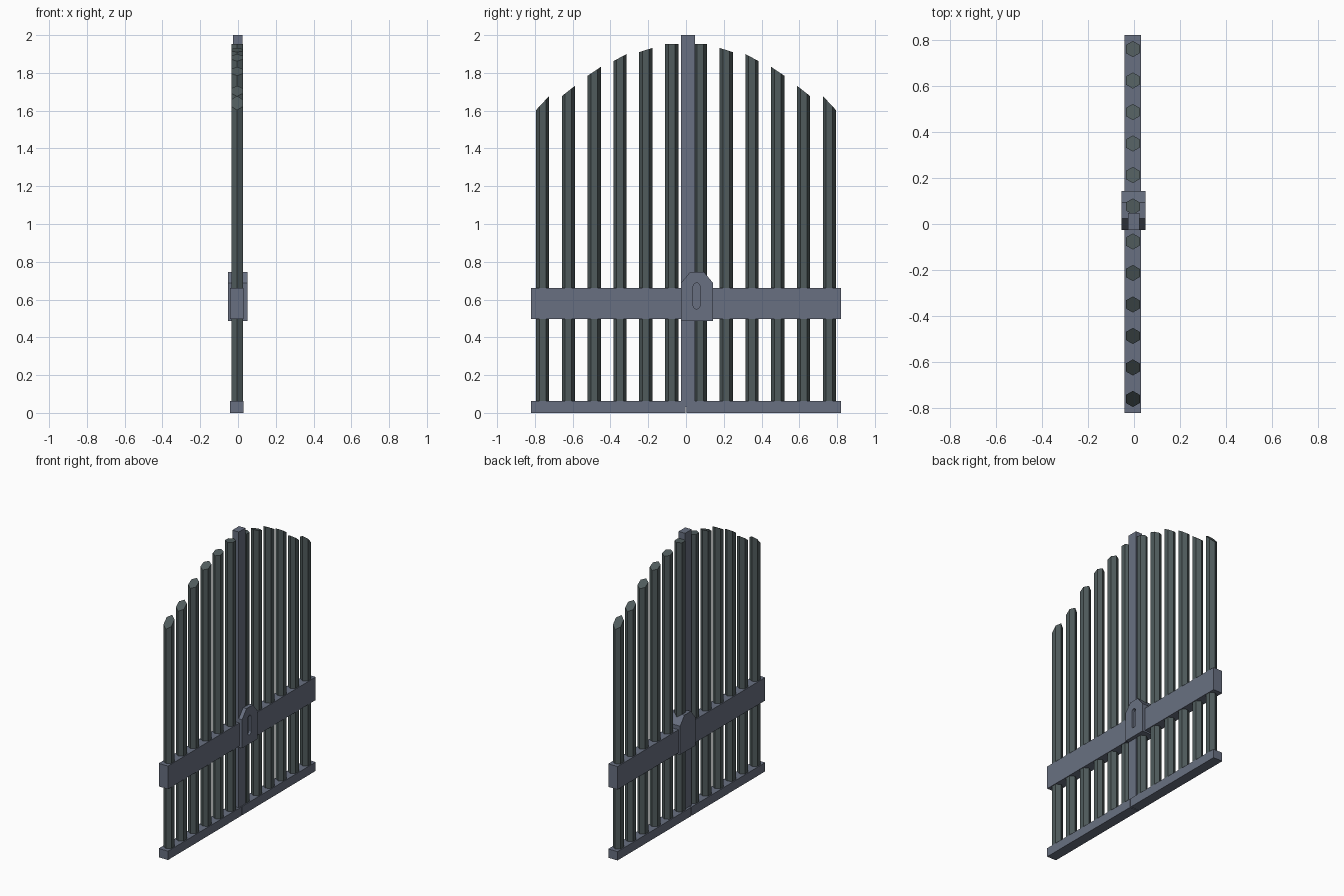
import bpy, bmesh, math

if "Cube" in bpy.data.objects:
    bpy.data.objects.remove(bpy.data.objects["Cube"])


def material(name, rgb):
    m = bpy.data.materials.new(name)
    m.diffuse_color = (*rgb, 1)
    m.use_nodes = True
    m.node_tree.nodes["Principled BSDF"].inputs["Base Color"].default_value = m.diffuse_color
    return m


STEEL = material("blue_grey_steel", (0.140, 0.163, 0.220))
IRON = material("dark_green_iron", (0.080, 0.105, 0.108))


def finish(bm, name, mat):
    bmesh.ops.recalc_face_normals(bm, faces=bm.faces)
    me = bpy.data.meshes.new(name)
    bm.to_mesh(me)
    bm.free()
    me.materials.append(mat)
    ob = bpy.data.objects.new(name, me)
    bpy.context.collection.objects.link(ob)
    return ob


def extrude_x(name, outline, x0, x1, mat):
    """Solid from a (y, z) outline between two x positions."""
    bm = bmesh.new()
    a = [bm.verts.new((x0, y, z)) for y, z in outline]
    b = [bm.verts.new((x1, y, z)) for y, z in outline]
    bm.faces.new(a)
    bm.faces.new(b)
    n = len(a)
    for i in range(n):
        bm.faces.new((a[i], a[(i + 1) % n], b[(i + 1) % n], b[i]))
    return finish(bm, name, mat)


def box(name, x0, x1, y0, y1, z0, z1, mat):
    return extrude_x(name, [(y0, z0), (y1, z0), (y1, z1), (y0, z1)], x0, x1, mat)


def bar(name, y, z_in, z_out, mat):
    """Hexagonal bar whose top is cut on a slant, lower on the outer side."""
    bm = bmesh.new()
    r, s = 0.035, math.copysign(1, y)
    low, top = [], []
    for i in range(6):
        a = math.pi / 2 + i * math.pi / 3
        px, dy = -0.005 + r * math.cos(a), r * math.sin(a)
        t = (s * dy + r) / (2 * r)
        low.append(bm.verts.new((px, y + dy, 0.05)))
        top.append(bm.verts.new((px, y + dy, z_in + (z_out - z_in) * t)))
    bm.faces.new(low)
    bm.faces.new(top)
    for i in range(6):
        j = (i + 1) % 6
        bm.faces.new((low[i], low[j], top[j], top[i]))
    return finish(bm, name, mat)


# upright bars of both leaves, following the arch
TOPS = [(1.953, 1.953), (1.932, 1.91), (1.90, 1.862),
        (1.832, 1.785), (1.732, 1.677), (1.678, 1.603)]
for side, s in (("left", -1), ("right", 1)):
    for i, (zi, zo) in enumerate(TOPS):
        bar(f"{side}_bar_{i + 1}", s * (0.076 + 0.1366 * i), zi, zo, IRON)
    # rails of each leaf
    y0, y1 = sorted((s * 0.003, s * 0.82))
    box(f"{side}_bottom_rail", -0.042, 0.03, y0, y1, 0, 0.062, STEEL)
    box(f"{side}_middle_rail", -0.042, 0.03, y0, y1, 0.498, 0.66, STEEL)

# centre post covering the joint
box("centre_post", -0.026, 0.024, -0.026, 0.048, 0.03, 2.0, STEEL)

# lock case with chamfered top
lock = extrude_x("lock_case", [(-0.026, 0.487), (0.143, 0.487), (0.143, 0.688),
                               (0.094, 0.747), (0.023, 0.747), (-0.026, 0.688)],
                 -0.054, 0.05, STEEL)

# rounded key slot sunk into the lock face
slot = []
for k in range(2):
    for i in range(7):
        a = math.pi * (k + i / 6)
        slot.append((0.056 + 0.018 * math.cos(a),
                     (0.67 if k == 0 else 0.568) + 0.018 * math.sin(a)))
cutter = extrude_x("slot_cutter", slot, 0.032, 0.08, STEEL)
cutter.hide_render = True
cutter.hide_viewport = True
mod = lock.modifiers.new("key_slot", "BOOLEAN")
mod.operation = "DIFFERENCE"
mod.solver = "EXACT"
mod.object = cutter
